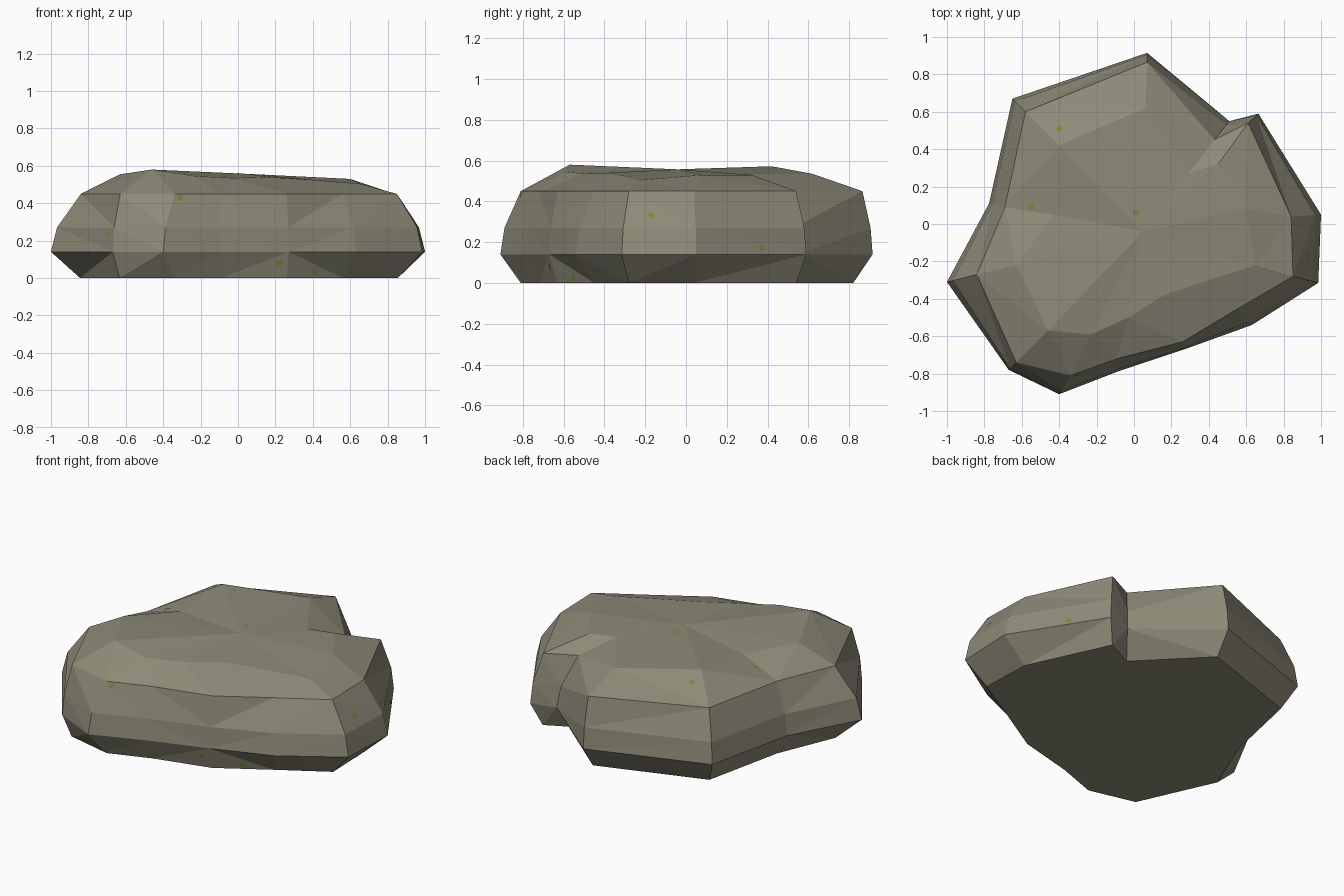
import bpy, bmesh, math
from mathutils import Vector
from mathutils.bvhtree import BVHTree

if "Cube" in bpy.data.objects:
    bpy.data.objects.remove(bpy.data.objects["Cube"])


def material(name, rgb):
    m = bpy.data.materials.new(name)
    m.diffuse_color = (*rgb, 1)
    m.use_nodes = True
    m.node_tree.nodes["Principled BSDF"].inputs["Base Color"].default_value = m.diffuse_color
    return m


stone = material("olive grey stone", (0.27, 0.255, 0.19))
moss = material("moss green", (0.17, 0.28, 0.04))

# Outlines, counterclockwise from the left tip: widest girdle, shoulder, crown
girdle = [(-1, -.31), (-.67, -.78), (-.40, -.91), (-.09, -.79), (.27, -.67),
          (.63, -.54), (.985, -.315), (1, .05), (.665, .59), (.51, .55),
          (.07, .915), (-.65, .67), (-.775, .11)]
shoulder = [(-.84, -.27), (-.63, -.74), (-.34, -.81), (-.09, -.72), (.26, -.63),
            (.56, -.45), (.85, -.28), (.84, .04), (.61, .54), (.43, .45),
            (.07, .865), (-.58, .60), (-.69, .09)]
crown = [(-.63, -.22, .555), (-.46, -.57, .58), (-.23, -.59, .545),
         (-.03, -.50, .535), (.16, -.38, .54), (.40, -.30, .525),
         (.65, -.22, .505), (.60, .08, .53), (.45, .32, .53), (.29, .27, .535),
         (.06, .62, .535), (-.40, .42, .572), (-.43, .05, .535)]


def blend(a, b, t, z):
    return [(p[0] + (q[0] - p[0]) * t, p[1] + (q[1] - p[1]) * t, z)
            for p, q in zip(a, b)]


# Stacked rings form the boulder
levels = [[(x * 1.005, max(-.82, min(y, .82)), 0) for x, y in shoulder],
          blend(girdle, girdle, 0, .14),
          blend(girdle, shoulder, .2, .27),
          blend(girdle, shoulder, 1, .45),
          crown]
bm = bmesh.new()
rings = [[bm.verts.new(p) for p in level] for level in levels]
n = len(girdle)
for low, high in zip(rings, rings[1:]):
    for i in range(n):
        j = (i + 1) % n
        bm.faces.new((low[i], low[j], high[j], high[i]))
bm.faces.new(rings[0][::-1])
peak = bm.verts.new((.05, -.04, .557))
for i in range(n):
    bm.faces.new((rings[-1][i], rings[-1][(i + 1) % n], peak))
bmesh.ops.triangulate(bm, faces=bm.faces[:])
bmesh.ops.recalc_face_normals(bm, faces=bm.faces[:])
tree = BVHTree.FromBMesh(bm)
mesh = bpy.data.meshes.new("boulder")
bm.to_mesh(mesh)
bm.free()
mesh.materials.append(stone)
bpy.context.collection.objects.link(bpy.data.objects.new("boulder", mesh))

# Tiny moss flecks laid on the surface: start point and viewing direction
down, up, back, left = (0, 0, -1), (0, 0, 1), (0, 1, 0), (-1, 0, 0)
flecks = [((-.40, .51, 2), down), ((-.55, .09, 2), down), ((.01, .06, 2), down),
          ((-.31, -2, .43), back), ((-.69, -2, .23), back),
          ((.22, -2, .08), back), ((.41, -2, .03), back),
          ((2, -.17, .33), left), ((2, .37, .17), left),
          ((.3, -.1, -1), up), ((-.3, .2, -1), up)]
fm = bmesh.new()
for start, ray in flecks:
    hit, normal, _, _ = tree.ray_cast(Vector(start), Vector(ray))
    if hit is None:
        continue
    turn = normal.to_track_quat('Z', 'Y')
    lift = normal * (0.003 if ray != up else -0.0)
    fm.faces.new([fm.verts.new(hit + lift + turn @ Vector(
        (.018 * math.cos(a), .018 * math.sin(a), 0)))
        for a in (k * math.tau / 6 for k in range(6))])
fleck_mesh = bpy.data.meshes.new("moss_flecks")
fm.to_mesh(fleck_mesh)
fm.free()
fleck_mesh.materials.append(moss)
bpy.context.collection.objects.link(bpy.data.objects.new("moss_flecks", fleck_mesh))
